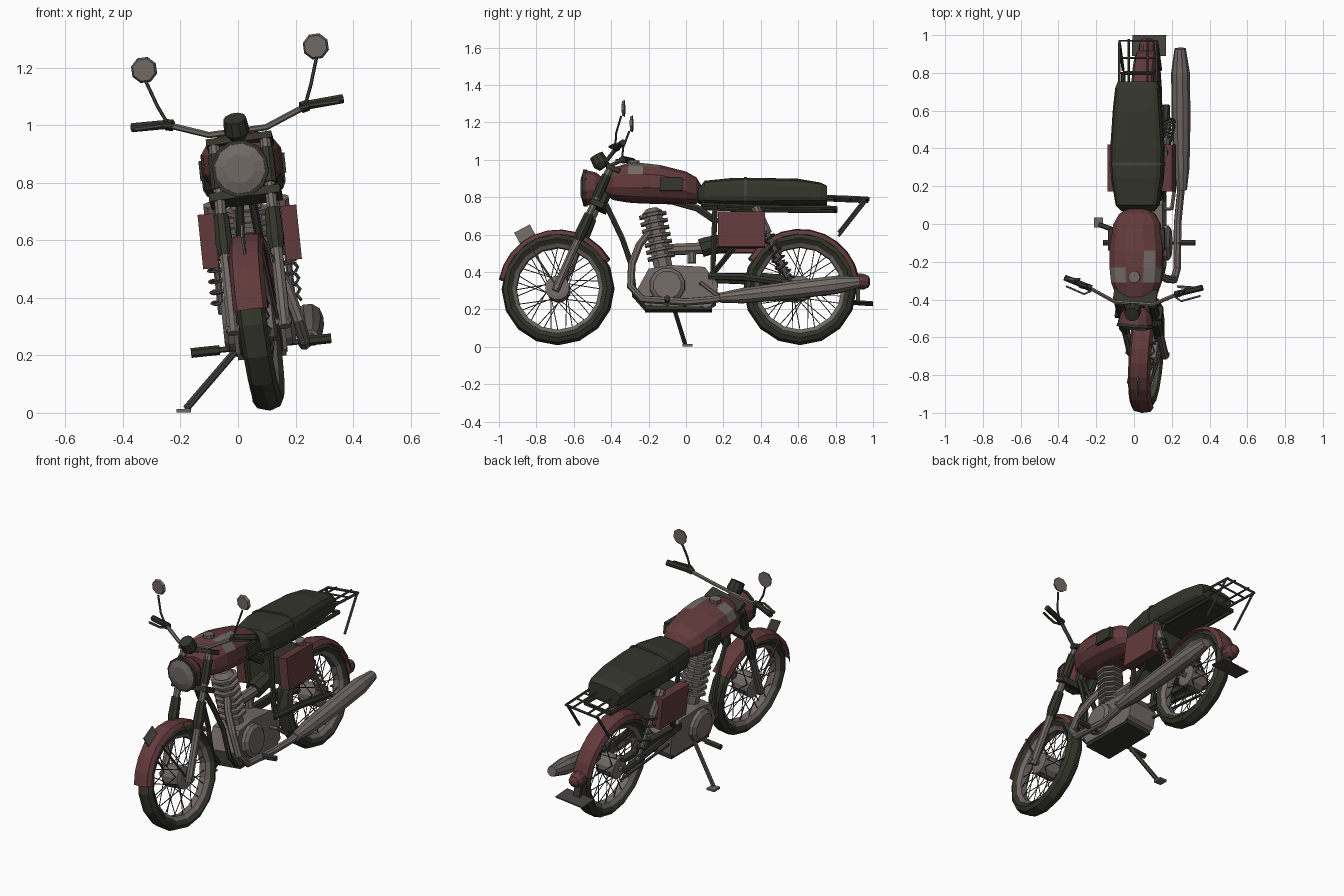
import bpy, bmesh, math
from mathutils import Vector as V, Matrix as M

if "Cube" in bpy.data.objects:
    bpy.data.objects.remove(bpy.data.objects["Cube"])

def material(name, c):
    m = bpy.data.materials.new(name)
    m.diffuse_color = (*c, 1)
    m.use_nodes = True
    m.node_tree.nodes["Principled BSDF"].inputs["Base Color"].default_value = m.diffuse_color
    return m
RED = material("faded red paint", (0.122, 0.042, 0.044))
GRAY = material("dull metal", (0.165, 0.142, 0.133))
OLIVE = material("dark rubber", (0.033, 0.035, 0.024))
STEEL = material("dark steel", (0.06, 0.056, 0.05))

# The bike leans on its stand, the front end is also steered slightly
LEAN = M.Translation((0.105, 0, 0)) @ M.Rotation(math.radians(-6), 4, 'Y')
PIVOT = V((0, -0.41, 0.9))
STEER = (LEAN @ M.Translation(PIVOT) @ M.Rotation(math.radians(-4.5), 4, V((0, 0.407, 0.914)))
         @ M.Translation(-PIVOT))
WORLD = M.Identity(4)

def finish(name, bm, mat, space):
    bmesh.ops.recalc_face_normals(bm, faces=bm.faces)
    me = bpy.data.meshes.new(name)
    bm.to_mesh(me)
    bm.free()
    me.transform(space)
    me.materials.append(mat)
    ob = bpy.data.objects.new(name, me)
    bpy.context.collection.objects.link(ob)
    return ob

def skin(name, rings, mat, space, closed=True, caps=True, loop=False):
    bm = bmesh.new()
    vs = [[bm.verts.new(p) for p in r] for r in rings]
    n = len(vs[0])
    pairs = list(zip(vs, vs[1:])) + ([(vs[-1], vs[0])] if loop else [])
    for a, b in pairs:
        for i in range(n if closed else n - 1):
            j = (i + 1) % n
            bm.faces.new((a[i], a[j], b[j], b[i]))
    if caps and not loop:
        bm.faces.new(vs[0])
        bm.faces.new(vs[-1])
    return finish(name, bm, mat, space)

def tube(name, pts, r, mat, space=LEAN, sides=6):
    pts = [V(p) for p in pts]
    rs = r if isinstance(r, (list, tuple)) else [r] * len(pts)
    u, rings = None, []
    for i, p in enumerate(pts):
        t = (pts[min(i + 1, len(pts) - 1)] - pts[max(i - 1, 0)]).normalized()
        if u is None:
            u = t.cross(V((1, 0, 0)) if abs(t.x) < 0.8 else V((0, 0, 1)))
        u = (u - t * u.dot(t)).normalized()
        w = t.cross(u)
        angs = [2 * math.pi * (k + 0.5) / sides for k in range(sides)]
        rings.append([p + (u * math.cos(a) + w * math.sin(a)) * rs[i] for a in angs])
    return skin(name, rings, mat, space)

def lathe(name, prof, c, mat, space, a0=0, a1=360, segs=16, closed=True):
    full = a1 - a0 == 360
    rings = []
    for k in range(segs if full else segs + 1):
        a = math.radians(a0 + (a1 - a0) * k / segs)
        rings.append([(x, c[1] + r * math.cos(a), c[2] + r * math.sin(a)) for r, x in prof])
    return skin(name, rings, mat, space, closed, False, full)

def loft(name, secs, e, n, mat):
    rings = []
    sp = lambda t: math.copysign(abs(t) ** e, t)
    for y, hw, zb, zt in secs:
        angs = [2 * math.pi * (k + 0.5) / n for k in range(n)]
        rings.append([(hw * sp(math.cos(a)), y, (zb + zt) / 2 + (zt - zb) / 2 * sp(math.sin(a))) for a in angs])
    return skin(name, rings, mat, LEAN)

def box(name, c, s, mat, space=LEAN, rx=0):
    bm = bmesh.new()
    bmesh.ops.create_cube(bm, size=1, matrix=M.Translation(c) @ M.Rotation(math.radians(rx), 4, 'X')
                          @ M.Diagonal((*s, 1)))
    return finish(name, bm, mat, space)

def prism(name, yz, x0, x1, mat):
    return skin(name, [[(x, y, z) for y, z in yz] for x in (x0, x1)], mat, LEAN)

# Wheels with rims, hubs and spokes
def wheel(tag, y, z, space):
    c = (0, y, z)
    lathe(tag + "_tire", [(.24, -.03), (.268, -.05), (.292, -.036), (.303, 0), (.292, .036), (.268, .05), (.24, .03)],
          c, OLIVE, space)
    lathe(tag + "_rim", [(.222, -.02), (.243, -.036), (.246, 0), (.243, .036), (.222, .02)], c, GRAY, space)
    tube(tag + "_hub", [(-.06, y, z), (-.055, y, z), (.055, y, z), (.06, y, z)], [.045, .066, .066, .045], GRAY, space, 12)
    tube(tag + "_axle", [(-.115, y, z), (.115, y, z)], .015, GRAY, space)
    for k in range(36):
        a = math.radians(k * 10)
        b = a + math.radians(35 if k % 4 < 2 else -35)
        x = .045 if k % 2 else -.045
        tube(tag + "_spoke", [(x, y + .06 * math.cos(b), z + .06 * math.sin(b)),
             (x * .2, y + .228 * math.cos(a), z + .228 * math.sin(a))], .003, STEEL, space, 3)
FW, RW = (0, -.684, .31), (0, .61, .312)
wheel("front_wheel", FW[1], FW[2], STEER)
wheel("rear_wheel", RW[1], RW[2], LEAN)

# Fenders, number plates and tail light
FENDER = [(.288, -.06), (.313, -.046), (.322, 0), (.313, .046), (.288, .06)]
lathe("front_fender", FENDER, FW, RED, STEER, 30, 170, 10, False)
lathe("rear_fender", FENDER, RW, RED, LEAN, 10, 150, 10, False)
box("front_plate", (0, -.86, .605), (.008, .095, .075), GRAY, STEER, 28)
box("rear_plate", (0, .945, .235), (.18, .11, .008), STEEL, LEAN, -4)
box("rear_plate_bracket", (0, .92, .3), (.04, .02, .14), STEEL)
tube("tail_light", [(0, .91, .35), (0, .95, .35), (0, .975, .35), (0, .985, .35)], [.045, .043, .032, .012], RED, LEAN, 10)

# Fork: legs, gaiters, clamps
def fork(x, z, dy=0):
    return (x, FW[1] + dy + (z - FW[2]) * .445, z)
for s in (-1, 1):
    x = s * .09
    tube("fork_lower", [fork(x, .29), fork(x, .6)], .022, GRAY, STEER, 8)
    tube("fork_gaiter", [fork(x, .56), fork(x, .6), fork(x, .7)], [.024, .032, .027], OLIVE, STEER, 8)
    tube("fork_upper", [fork(x, .69), fork(x, .96)], .02, GRAY, STEER, 8)
    tube("headlight_ear", [fork(x, .79), fork(x, .91)], .026, OLIVE, STEER, 8)
    tube("front_fender_stay", [(s * .07, -.69, .32), (s * .061, -.845, .555)], .006, STEEL, STEER, 4)
    tube("front_fender_brace", [fork(s * .085, .5), (s * .05, -.64, .61)], .006, STEEL, STEER, 4)
box("lower_fork_clamp", fork(0, .755, .02), (.25, .075, .03), OLIVE, STEER, -24)
box("upper_fork_clamp", fork(0, .945, .02), (.23, .075, .025), OLIVE, STEER, -24)
tube("steering_head", [(0, -.465, .74), (0, -.375, .95)], .032, OLIVE, LEAN, 8)

# Headlight and gauge
tube("headlight_shell", [(0, -.44, .855), (0, -.48, .855), (0, -.535, .855)], [.05, .083, .096], RED, STEER, 12)
tube("headlight_rim", [(0, -.53, .855), (0, -.548, .855)], .1, OLIVE, STEER, 12)
tube("headlight_lens", [(0, -.54, .855), (0, -.55, .855), (0, -.562, .855)], [.09, .088, .05], GRAY, STEER, 12)
tube("gauge", [(0, -.44, .965), (0, -.455, .985), (0, -.48, 1.03)], [.03, .045, .04], OLIVE, STEER, 10)

# Handlebar, grips, levers and mirrors
tube("handlebar", [(-.36, -.315, 1.045), (-.245, -.35, 1.04), (-.1, -.42, .985), (.1, -.42, .985), (.245, -.35, 1.04),
     (.36, -.315, 1.045)], .011, GRAY, STEER)
for s in (-1, 1):
    tube("grip", [(s * .25, -.348, 1.042), (s * .37, -.31, 1.047)], .017, OLIVE, STEER, 8)
    tube("lever", [(s * .225, -.37, 1.035), (s * .26, -.39, 1.04), (s * .36, -.355, 1.04)], .007, STEEL, STEER, 4)
    tube("switch_box", [(s * .225, -.357, 1.036), (s * .25, -.349, 1.041)], .02, OLIVE, STEER)
    tube("mirror_stem", [(s * .24, -.36, 1.04), (s * .27, -.355, 1.11), (s * .3, -.325, 1.2)], .006, STEEL, STEER)
    tube("mirror", [(s * .302, -.32, 1.24), (s * .302, -.306, 1.24)], [.04, .047], GRAY, STEER, 8)

# Tank with worn patches, cap and knee pads
tank = loft("tank", [(-.43, .06, .82, .92), (-.39, .105, .79, .962), (-.31, .135, .777, .985), (-.23, .144, .772, .985),
    (-.14, .145, .77, .975), (0, .127, .765, .94), (.055, .095, .77, .91), (.08, .05, .79, .87)], .8, 12, RED)
tank.data.materials.append(GRAY)
for f in tank.data.polygons:
    p = LEAN.inverted() @ f.center
    if .04 < abs(p.x) < .125 and p.z > .91 and -.31 < p.y < (-.2 if p.x < 0 else -.14):
        f.material_index = 1
tube("fuel_cap", [(0, -.28, .975), (0, -.28, 1.0)], .032, GRAY, LEAN, 10)
for s in (-1, 1):
    box("knee_pad", (s * .138, -.08, .86), (.024, .12, .07), OLIVE)

# Seat and strap
loft("seat", [(.065, .085, .775, .845), (.1, .115, .758, .888), (.25, .14, .752, .902), (.4, .143, .752, .902),
    (.6, .13, .755, .898), (.72, .118, .76, .878), (.755, .105, .765, .86)], .5, 16, OLIVE)
loft("seat_strap", [(.31, .146, .75, .908), (.325, .146, .75, .908)], .5, 16, STEEL)

# Frame
tube("backbone", [(0, -.42, .82), (0, -.1, .79), (0, .06, .745), (0, .17, .67)], .02, OLIVE)
for s in (-1, 1):
    tube("cradle_tube", [(s * .02, -.43, .77), (s * .035, -.34, .58), (s * .05, -.295, .45), (s * .06, -.275, .28),
         (s * .06, -.22, .215), (s * .06, .1, .215), (s * .075, .14, .3), (s * .085, .155, .75)], .015, OLIVE)
    tube("seat_rail", [(s * .085, .08, .755), (s * .085, .4, .742), (s * .085, .8, .738)], .012, OLIVE)
    tube("frame_brace", [(s * .085, .15, .4), (s * .09, .42, .74)], .01, OLIVE)
    tube("swingarm", [(s * .08, .12, .37), (s * .1, .3, .365), (s * .1, .63, .32)], .02, OLIVE)
tube("rail_bridge", [(-.085, .8, .738), (.085, .8, .738)], .012, OLIVE)
prism("chain_guard", [(.08, .4), (.4, .405), (.62, .385), (.62, .365), (.08, .36)], -.095, -.06, OLIVE)
tube("chain", [(-.075, .1, .3), (-.075, .6, .25)], .008, STEEL, LEAN, 4)

# Shocks with coil springs
for s in (-1, 1):
    a, b = V((s * .125, .37, .74)), V((s * .125, .545, .36))
    tube("shock_body", [a, a.lerp(b, .38)], .026, GRAY, LEAN, 8)
    tube("shock_rod", [a, b], .012, GRAY)
    d = (b - a).normalized()
    w = d.cross(V((1, 0, 0)))
    coil = []
    for k in range(49):
        t = k / 8 * 2 * math.pi
        coil.append(a.lerp(b, .35 + .6 * k / 48) + V((.03 * math.cos(t), 0, 0)) + w * .03 * math.sin(t))
    tube("shock_spring", coil, .006, STEEL, LEAN, 4)

# Side covers and intake
for s in (-1, 1):
    box("side_cover", (s * .145, .297, .615), (.055, .25, .19), RED)
box("air_box", (0, .3, .62), (.22, .22, .16), OLIVE)
tube("carburetor", [(0, -.12, .52), (0, .09, .53)], .032, GRAY, LEAN, 8)
tube("intake_hose", [(0, .08, .53), (0, .11, .54), (0, .22, .56)], .052, OLIVE, LEAN, 8)
tube("carburetor_bowl", [(0, .03, .45), (0, .03, .53)], .025, GRAY, LEAN, 8)

# Engine: finned cylinder, crankcase, covers
lo, hi = V((0, -.12, .42)), V((0, -.18, .72))
tube("cylinder", [lo, hi], .053, GRAY, LEAN, 8)
for k in range(7):
    p = lo.lerp(hi, .18 + k * .125)
    tube("cylinder_fin", [p, p + (hi - lo) * .05], .079, GRAY, LEAN, 8)
tube("cylinder_head", [hi, hi + (hi - lo) * .08], [.06, .03], GRAY, LEAN, 8)
prism("crankcase", [(-.26, .3), (-.2, .41), (-.08, .43), (.1, .42), (.17, .33), (.16, .23), (.12, .205), (-.22, .215)],
      -.09, .09, GRAY)
box("sump", (0, -.04, .205), (.17, .36, .025), OLIVE)
for s in (-1, 1):
    tube("engine_cover", [(s * .08, -.1, .32), (s * .11, -.1, .32), (s * .125, -.1, .32)], [.098, .095, .075], GRAY, LEAN, 12)
    tube("peg_bar", [(0, -.1, .235), (s * .16, -.1, .235)], .01, STEEL)
    tube("foot_peg", [(s * .145, -.1, .235), (s * .245, -.1, .235)], .017, OLIVE)
tube("kick_lever", [(.09, .08, .33), (.13, .08, .33), (.135, .17, .26)], .011, GRAY)

# Exhaust
tube("exhaust_pipe", [(.02, -.19, .62), (.06, -.25, .54), (.11, -.29, .43), (.14, -.295, .31), (.15, -.235, .24),
     (.15, 0, .225), (.165, .14, .235), (.175, .22, .25)], .021, GRAY, LEAN, 8)
tube("muffler", [(.175, .18, .245), (.175, .3, .256), (.175, .55, .284), (.175, .8, .314), (.175, .93, .33)],
     [.027, .042, .05, .05, .03], GRAY, LEAN, 10)

# Rear rack
tube("rack_loop", [(-.1, .73, .8), (-.1, .97, .79), (.1, .97, .79), (.1, .73, .8)], .008, STEEL)
for y in (.8, .88):
    tube("rack_bar", [(-.1, y, .797), (.1, y, .797)], .006, STEEL)
for s in (-1, 1):
    tube("rack_rail", [(s * .05, .73, .8), (s * .05, .98, .795)], .006, STEEL)
    tube("rack_leg", [(s * .1, .96, .79), (s * .1, .815, .605)], .008, STEEL)

# Side stand
tube("side_stand", [(0, -.07, .225), (-.18, -.005, .015)], .013, STEEL, WORLD)
box("side_stand_foot", (-.188, .008, .008), (.05, .055, .012), GRAY, WORLD)
